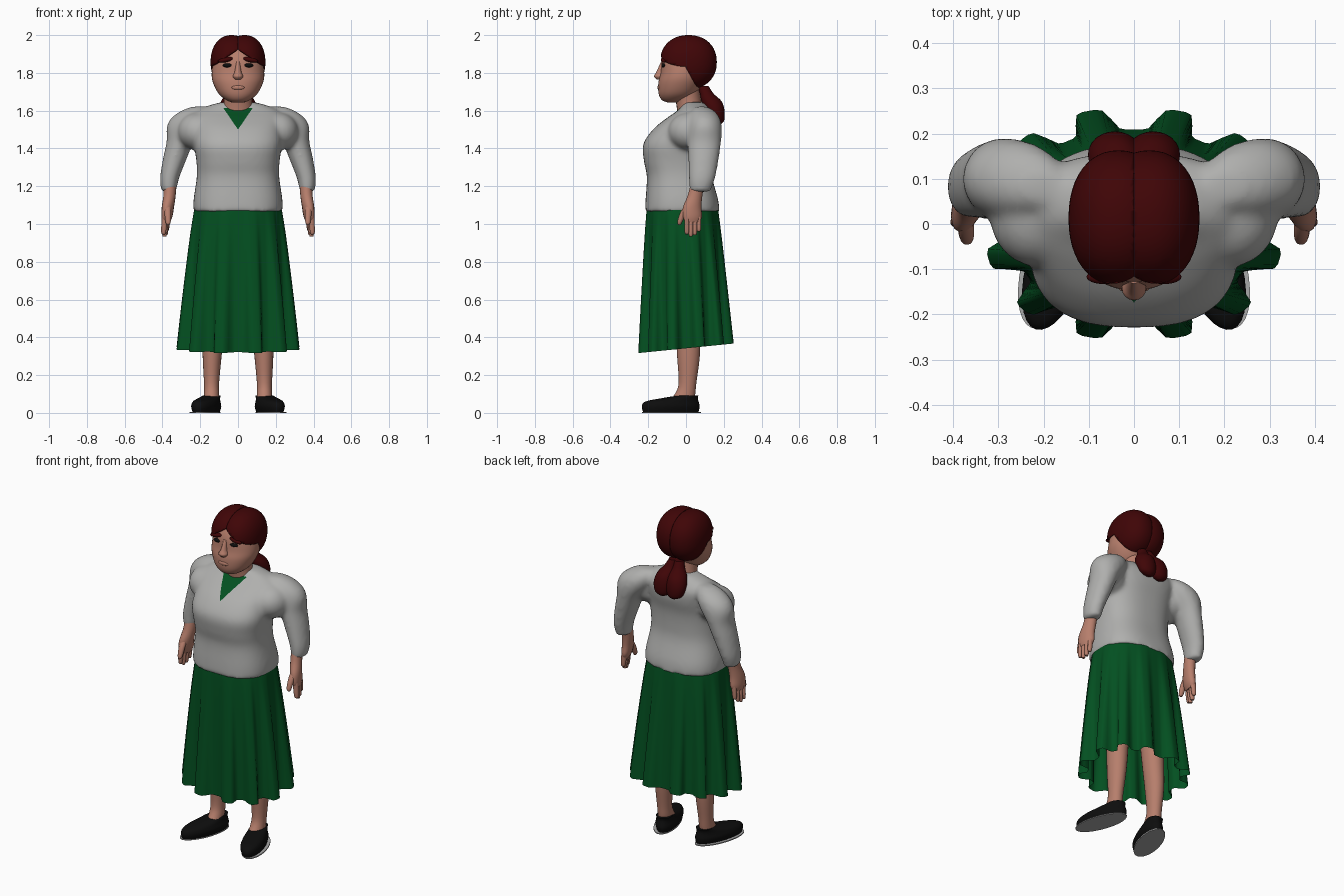
import bpy, bmesh
from math import sin, cos, pi, radians
from mathutils import Vector, Matrix

cube = bpy.data.objects.get("Cube")
if cube:
    bpy.data.objects.remove(cube)


def material(name, r, g, b):
    m = bpy.data.materials.new(name)
    m.use_nodes = True
    m.diffuse_color = (r, g, b, 1)
    bsdf = next(n for n in m.node_tree.nodes if n.type == 'BSDF_PRINCIPLED')
    bsdf.inputs["Base Color"].default_value = (r, g, b, 1)
    return m


SKIN = material("skin", .47, .21, .15)
WOOL = material("light grey wool", .43, .43, .42)
GREEN = material("green cloth", .001, .08, .015)
HAIR = material("dark red hair", .05, .0015, .002)
BLACK = material("black leather", .004, .004, .004)
SOLE = material("grey sole", .4, .4, .4)


def signed_power(v, p):
    return abs(v)**p * (1 if v > 0 else -1)


def finish(name, bm, mats, mirror=False, angle=50):
    bmesh.ops.recalc_face_normals(bm, faces=bm.faces)
    me = bpy.data.meshes.new(name)
    bm.to_mesh(me)
    bm.free()
    for m in mats:
        me.materials.append(m)
    ob = bpy.data.objects.new(name, me)
    bpy.context.collection.objects.link(ob)
    bpy.ops.object.select_all(action='DESELECT')
    ob.select_set(True)
    bpy.context.view_layer.objects.active = ob
    bpy.ops.object.shade_smooth_by_angle(angle=radians(angle))
    if mirror:
        ob.modifiers.new("Mirror", 'MIRROR').use_mirror_merge = False
    return ob


def spline(rows, steps):
    """Smooth curve through rows of numbers."""
    out = []
    for i in range(len(rows) - 1):
        a, b, c, d = (rows[min(max(j, 0), len(rows) - 1)] for j in range(i - 1, i + 3))
        for s in range(steps):
            t = s / steps
            out.append([q + .5 * t * (r - p + t * (2*p - 5*q + 4*r - e + t * (3*(q - r) + e - p)))
                        for p, q, r, e in zip(a, b, c, d)])
    return out + [list(rows[-1])]


def skin_rings(rings, caps=True):
    bm = bmesh.new()
    loops = [[bm.verts.new(p) for p in ring] for ring in rings]
    n = len(loops[0])
    for lo, hi in zip(loops, loops[1:]):
        for i in range(n):
            j = (i + 1) % n
            bm.faces.new((lo[i], lo[j], hi[j], hi[i]))
    if caps:
        bm.faces.new(loops[0][::-1])
        bm.faces.new(loops[-1])
    return bm


def loft(rows, segs=24, steps=4, power=1.0):
    """Stack of level ovals; each row is x, y, z, half width, half depth."""
    angles = [2 * pi * i / segs for i in range(segs)]
    return skin_rings([[(x + rx * signed_power(cos(a), power), y + ry * signed_power(sin(a), power), z)
                        for a in angles] for x, y, z, rx, ry in spline(rows, steps)])


def ellipsoid(centre, size, u=24, v=16, tilt=0, power=1.0):
    bm = bmesh.new()
    bmesh.ops.create_uvsphere(bm, u_segments=u, v_segments=v, radius=1)
    for vert in bm.verts:
        vert.co = [signed_power(c, power) for c in vert.co]
    bm.transform(Matrix.Translation(centre) @ Matrix.Rotation(tilt, 4, 'Y') @ Matrix.Diagonal((*size, 1)))
    return bm


def add_both_sides(bm, part):
    for _ in range(2):
        me = bpy.data.meshes.new("part")
        part.to_mesh(me)
        bm.from_mesh(me)
        bpy.data.meshes.remove(me)
        part.transform(Matrix.Diagonal((-1, 1, 1, 1)))
    part.free()


def cut(bm, point, normal, clear=False):
    bmesh.ops.bisect_plane(bm, geom=bm.verts[:] + bm.edges[:] + bm.faces[:],
                           plane_co=point, plane_no=normal, clear_inner=clear)


# Cardigan: body, shoulders and sleeves melted into one knitted surface
bm = loft([(0, -.02, 1.065, .236, .197), (0, -.022, 1.13, .235, .192), (0, -.035, 1.25, .218, .172),
           (0, -.045, 1.33, .22, .177), (0, -.045, 1.42, .232, .182), (0, -.01, 1.5, .23, .165),
           (0, .027, 1.56, .235, .13), (0, .045, 1.595, .22, .097), (0, .048, 1.624, .165, .07),
           (0, .043, 1.645, .09, .055)], 64, 5, .78)
add_both_sides(bm, loft([(.366, .075, 1.17, .039, .056), (.366, .078, 1.2, .045, .062),
                         (.361, .085, 1.25, .052, .072), (.333, .093, 1.35, .064, .082),
                         (.305, .098, 1.44, .073, .089), (.28, .1, 1.51, .099, .09),
                         (.255, .098, 1.56, .1, .082), (.225, .09, 1.6, .075, .06),
                         (.2, .08, 1.622, .04, .03)]))
add_both_sides(bm, ellipsoid((.215, .02, 1.49), (.105, .115, .1)))
form = finish("cardigan_form", bm, [WOOL])
remesh = form.modifiers.new("Remesh", 'REMESH')
remesh.mode, remesh.voxel_size = 'VOXEL', .011
soften = form.modifiers.new("Soften", 'SMOOTH')
soften.factor, soften.iterations = .5, 14
bm = bmesh.new()
bm.from_object(form, bpy.context.evaluated_depsgraph_get())
bpy.data.objects.remove(form)

# Blouse showing in the V neck
for side in (-1, 1):
    cut(bm, (0, 0, 1.5), (side, 0, -.68))
cut(bm, (0, 0, 1.615), (0, 0, 1))
for f in bm.faces:
    c = f.calc_center_median()
    f.material_index = int(1.5 < c.z < 1.615 and abs(c.x) < .68 * (c.z - 1.5) and c.y < .03)
finish("cardigan", bm, [WOOL, GREEN], angle=60)

# Hands, with the palms facing the hips
turn = Matrix.Translation((.378, .035, 0)) @ Matrix.Rotation(radians(14), 4, 'Z')
digits = [[(.008, -.034 + .022 * i, tip, .006, .004), (.008, -.034 + .022 * i, tip + .012, .013, .011),
           (.002, -.033 + .022 * i, 1.04, .017, .013)] for i, tip in enumerate((.945, .934, .941, .96))]
thumb = [(-.024, -.066, .995, .006, .006), (-.024, -.064, 1.01, .014, .013),
         (-.018, -.045, 1.06, .018, .018), (-.008, -.015, 1.11, .018, .018)]
palm = [(.002, -.001, 1.01, .018, .04), (-.002, 0, 1.04, .027, .052), (-.007, 0, 1.09, .031, .05),
        (-.012, .016, 1.15, .032, .04), (-.012, .03, 1.21, .032, .038)]
for name, rows in [("palm", palm), ("thumb", thumb)] + [("finger_%d" % (i + 1), d) for i, d in enumerate(digits)]:
    bm = loft(rows, 16)
    bm.transform(turn)
    finish(name, bm, [SKIN], True)

# Pleated skirt with a hem that rises toward the back
rings = []
for k in range(25):
    t = k / 24
    ring = []
    for i in range(144):
        a = 2 * pi * i / 144
        fold = .5 + .5 * max(-1, min(1, 1.7 * cos(12 * a)))
        r = 1 - .19 * t**.9 * fold
        x = (.228 + .104 * t**.8) * r * signed_power(cos(a), .88)
        y = -.02 * (1 - t) + (.188 + .07 * t**.85) * r * signed_power(sin(a), .88)
        ring.append((x, y, 1.1 + t * (.342 + .1 * y - 1.1)))
    rings.append(ring)
finish("skirt", skin_rings(rings, False), [GREEN], angle=60)

# Legs
finish("leg", loft([(.142, -.03, .05, .042, .07), (.14, -.005, .1, .04, .054),
                    (.14, .008, .16, .04, .047), (.137, .013, .3, .05, .06),
                    (.13, .01, .45, .058, .066), (.12, 0, .75, .07, .08)]), [SKIN], True)

# Shoes, turned out at the toe
turn = Matrix.Translation((.142, 0, 0)) @ Matrix.Rotation(radians(18), 4, 'Z')
for name, mat, rows in (
        ("shoe", BLACK, [(0, -.085, .006, .058, .154), (0, -.085, .035, .066, .16),
                         (0, -.078, .06, .06, .147), (0, -.04, .076, .053, .105),
                         (0, .012, .092, .046, .055)]),
        ("sole", SOLE, [(.008, -.082, 0, .068, .163), (.008, -.082, .006, .068, .163)])):
    bm = loft(rows, 32)
    bm.transform(turn)
    finish(name, bm, [mat], True)

# Neck and head
finish("neck", loft([(0, .03, 1.54, .09, .07), (0, .02, 1.61, .08, .068),
                     (0, .012, 1.66, .075, .068), (0, 0, 1.74, .08, .07)]), [SKIN])
finish("head", loft([(0, -.06, 1.642, .025, .03), (0, -.062, 1.655, .06, .064),
                     (0, -.045, 1.69, .103, .1), (0, -.028, 1.75, .133, .118),
                     (0, -.018, 1.8, .139, .116), (0, -.006, 1.87, .128, .119),
                     (0, .004, 1.93, .1, .095), (0, .01, 1.965, .04, .04)], 40, 4, .95), [SKIN])
finish("nose", loft([(0, -.14, 1.765, .016, .016), (0, -.142, 1.782, .027, .027),
                     (0, -.133, 1.805, .018, .024), (0, -.12, 1.86, .01, .012)], 16), [SKIN])
finish("mouth", ellipsoid((0, -.143, 1.722), (.034, .009, .012)), [SKIN])
finish("eye", ellipsoid((.055, -.119, 1.84), (.026, .012, .011)), [BLACK], True)
finish("eyebrow", ellipsoid((.066, -.117, 1.869), (.04, .016, .013), tilt=.2), [HAIR], True)

# Hair: one rounded half with a cut hairline, mirrored at the parting
bm = ellipsoid((.034, .013, 1.857), (.111, .15, .143), 48, 32, power=.92)
cut(bm, (0, 0, 0), (1, 0, 0), True)
fringe, fringe_n = Vector((0, 0, 1.925)), Vector((.64, 0, 1))
temple, temple_n = Vector((0, .02, 1.79)), Vector((0, 1, .55))
cut(bm, fringe, fringe_n)
cut(bm, temple, temple_n)
face = [f for f in bm.faces if (f.calc_center_median() - fringe).dot(fringe_n) < 0
        and (f.calc_center_median() - temple).dot(temple_n) < 0]
bmesh.ops.delete(bm, geom=face, context='FACES')
hair = finish("hair", bm, [HAIR], True)
shell = hair.modifiers.new("Thickness", 'SOLIDIFY')
shell.thickness, shell.offset = .015, -1

# Ponytail in two locks
finish("ponytail", loft([(.038, .172, 1.528, .014, .012), (.042, .166, 1.548, .046, .036),
                         (.042, .153, 1.6, .06, .051), (.038, .135, 1.65, .052, .053),
                         (.028, .11, 1.69, .034, .036), (.02, .09, 1.73, .024, .03)]), [HAIR], True)
